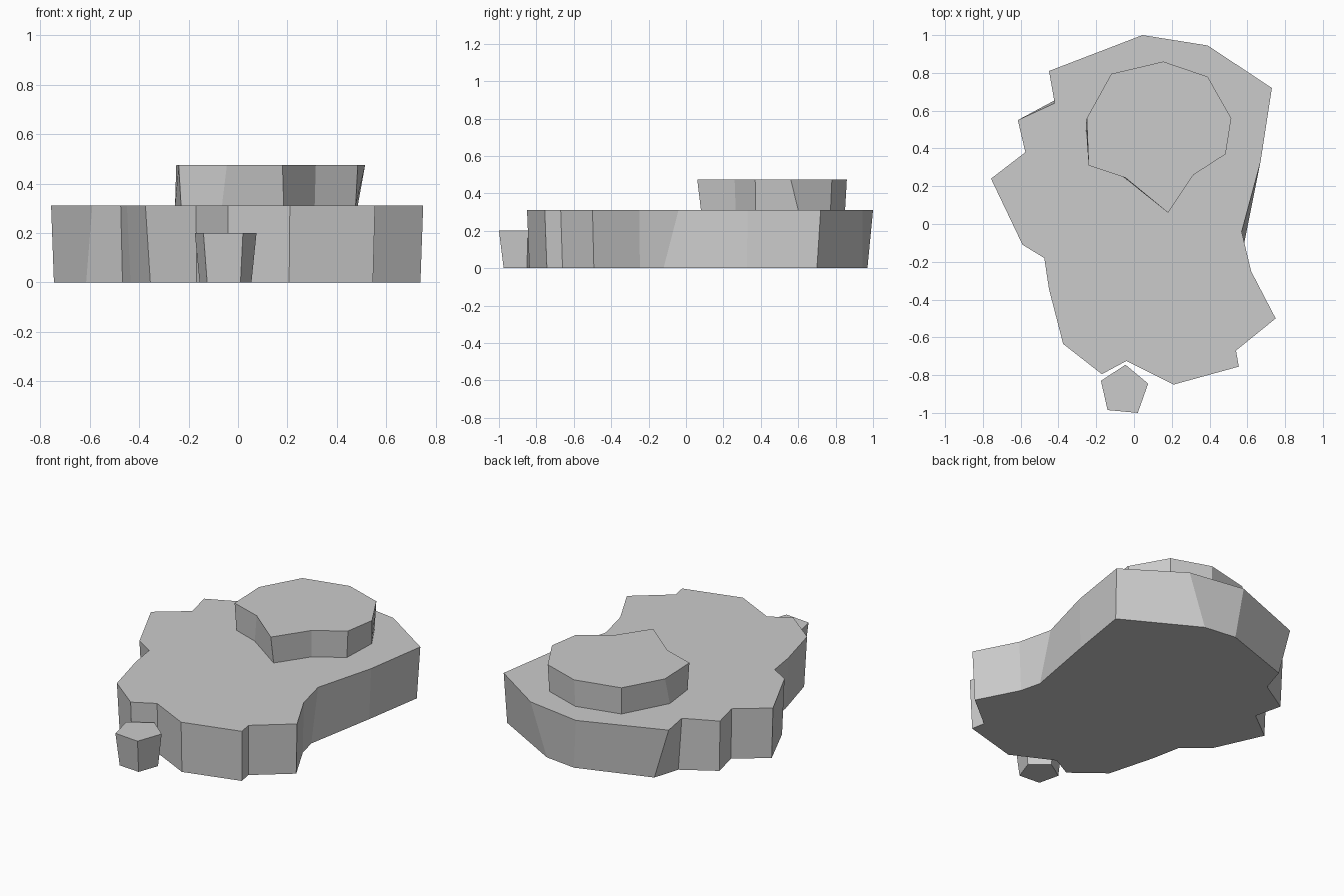
import bpy, bmesh

def slab(name, z0, z1, top, taper, lower):
    """Loft a top outline down to a slightly smaller base; 'lower' sets irregular base corners."""
    bm = bmesh.new()
    n = len(top)
    cx = sum(p[0] for p in top) / n
    cy = sum(p[1] for p in top) / n
    base = [lower.get(i, (cx + (x - cx) * taper, cy + (y - cy) * taper))
            for i, (x, y) in enumerate(top)]
    up = [bm.verts.new((x, y, z1)) for x, y in top]
    dn = [bm.verts.new((x, y, z0)) for x, y in base]
    bm.faces.new(up)
    bm.faces.new(dn[::-1])
    for i in range(n):
        j = (i + 1) % n
        bm.faces.new((up[i], up[j], dn[j], dn[i]))
    bmesh.ops.recalc_face_normals(bm, faces=bm.faces)
    mesh = bpy.data.meshes.new(name)
    bm.to_mesh(mesh)
    bm.free()
    obj = bpy.data.objects.new(name, mesh)
    bpy.context.collection.objects.link(obj)
    return obj

# Large irregular rock plate
slab("rock_base", 0, 0.31, [
    (0.045, 1.0), (0.39, 0.945), (0.73, 0.72), (0.67, 0.33), (0.57, -0.04),
    (0.62, -0.25), (0.75, -0.50), (0.54, -0.67), (0.555, -0.755), (0.21, -0.85),
    (-0.04, -0.725), (-0.17, -0.795), (-0.375, -0.635), (-0.45, -0.345), (-0.475, -0.18),
    (-0.59, -0.11), (-0.757, 0.24), (-0.575, 0.38), (-0.615, 0.55), (-0.42, 0.64),
    (-0.45, 0.81)], 0.985, {
    0: (0.08, 0.97), 1: (0.28, 0.945), 2: (0.72, 0.70), 4: (0.58, -0.12), 12: (-0.355, -0.635),
    13: (-0.435, -0.345), 15: (-0.615, -0.05), 19: (-0.41, 0.66), 20: (-0.36, 0.82)})

# Smaller plate stacked on the back half
slab("upper_rock", 0.31, 0.475, [
    (0.155, 0.86), (0.39, 0.78), (0.515, 0.56), (0.485, 0.37), (0.315, 0.26),
    (0.18, 0.06), (-0.045, 0.245), (-0.24, 0.31), (-0.25, 0.56), (-0.12, 0.795)], 0.975, {
    2: (0.485, 0.60), 5: (0.185, 0.08), 6: (-0.065, 0.255), 8: (-0.255, 0.52)})

# Five-sided stone at the front
slab("small_stone", 0, 0.2, [
    (-0.045, -0.745), (0.075, -0.845), (0.02, -1.0), (-0.14, -0.985), (-0.175, -0.83)],
    0.84, {2: (0.01, -0.975), 3: (-0.125, -0.965)})
